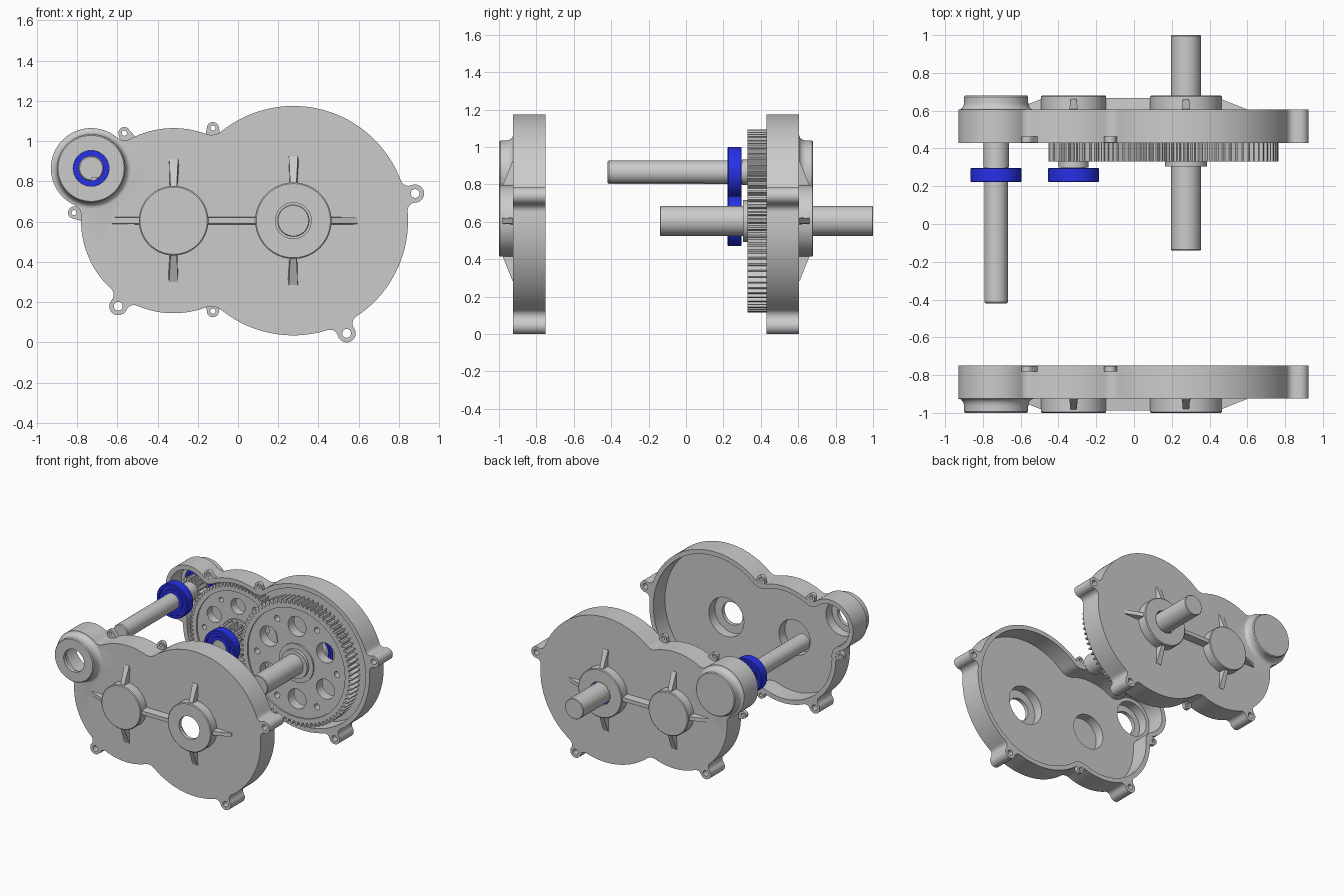
import bpy, bmesh
from math import sin, cos, pi, atan2, hypot, sqrt, radians

if "Cube" in bpy.data.objects:
    bpy.data.objects.remove(bpy.data.objects["Cube"])

# Gear axes (x, z)
INP, MID, OUT = (-0.73, 0.865), (-0.32, 0.605), (0.275, 0.605)
blue = bpy.data.materials.new("bearing_blue")
blue.diffuse_color = (0.02, 0.03, 0.8, 1)
blue.use_nodes = True
blue.node_tree.nodes["Principled BSDF"].inputs["Base Color"].default_value = blue.diffuse_color


def make(name, rings, closed=False):
    """Skin equal-length point rings; cap the ends unless closed."""
    bm = bmesh.new()
    vs = [[bm.verts.new(p) for p in r] for r in rings]
    n = len(rings[0])
    pairs = list(zip(vs, vs[1:])) + ([(vs[-1], vs[0])] if closed else [])
    for a, b in pairs:
        for i in range(n):
            j = (i + 1) % n
            bm.faces.new((a[i], a[j], b[j], b[i]))
    if not closed:
        bm.faces.new(vs[0])
        bm.faces.new(vs[-1])
    bmesh.ops.recalc_face_normals(bm, faces=bm.faces)
    me = bpy.data.meshes.new(name)
    bm.to_mesh(me)
    bm.free()
    ob = bpy.data.objects.new(name, me)
    bpy.context.collection.objects.link(ob)
    return ob


def prism(name, pts, y0, y1):
    return make(name, [[(x, y, z) for x, z in pts] for y in (y0, y1)])


def lathe(name, c, profile, closed=False, n=64):
    return make(name, [[(c[0] + r * cos(2 * pi * i / n), y, c[1] + r * sin(2 * pi * i / n))
                        for i in range(n)] for r, y in profile], closed)


def cyl(c, r, y0, y1, n=48):
    return lathe("tool", c, [(r, y0), (r, y1)], n=n)


def boolean(ob, tools):
    """Apply (operation, tool) pairs in order and delete the tools."""
    for op, t in tools:
        m = ob.modifiers.new("bool", 'BOOLEAN')
        m.operation, m.object, m.solver = op, t, 'EXACT'
    dg = bpy.context.evaluated_depsgraph_get()
    me = bpy.data.meshes.new_from_object(ob.evaluated_get(dg))
    ob.modifiers.clear()
    ob.data = me
    for _, t in tools:
        bpy.data.objects.remove(t)
    return ob


def outline(chain):
    """Counter-clockwise outline of circles (centre, radius, fillet to next)."""
    n, fil, pts = len(chain), [], []
    for i, (a, ra, f) in enumerate(chain):
        b, rb, _ = chain[(i + 1) % n]
        d = hypot(b[0] - a[0], b[1] - a[1])
        ux, uz = (b[0] - a[0]) / d, (b[1] - a[1]) / d
        t = ((ra + f) ** 2 - (rb + f) ** 2 + d * d) / (2 * d)
        h = sqrt((ra + f) ** 2 - t * t)
        fil.append((a[0] + ux * t + uz * h, a[1] + uz * t - ux * h))
    ang = lambda p, q: atan2(q[1] - p[1], q[0] - p[0])
    for i, (a, ra, f) in enumerate(chain):
        c, b = fil[i], chain[(i + 1) % n][0]
        a0 = ang(a, fil[i - 1])
        span = (ang(a, c) - a0) % (2 * pi)
        k = max(2, int(span / (0.05 if ra > 0.1 else 0.25)))
        pts += [(a[0] + ra * cos(a0 + span * j / k), a[1] + ra * sin(a0 + span * j / k)) for j in range(k + 1)]
        a0 = ang(c, a)
        span = (a0 - ang(c, b)) % (2 * pi)
        k = 8
        pts += [(c[0] + f * cos(a0 - span * j / k), c[1] + f * sin(a0 - span * j / k)) for j in range(1, k)]
    return pts


EARS = [(0.88, 0.74), (-0.595, 0.18), (0.54, 0.045)]
TABS = [((-0.565, 1.04), MID), ((-0.125, 1.065), (-0.12, 0.9)),
        ((-0.125, 0.155), (-0.12, 0.3)), ((-0.815, 0.645), MID)]
R, M, E = 0.57, 0.46, 0.045
OUTER = outline([(OUT, R, .04), (EARS[0], E, .04), (OUT, R, .08), (MID, M, .06), (INP, .2, .06),
                 (MID, M, .04), (EARS[1], E, .04), (MID, M, .08), (OUT, R, .04), (EARS[2], E, .04)])
w = 0.035
INNER = outline([(OUT, R - w, .11), (MID, M - w, .09), (INP, .2 - w, .09), (MID, M - w, .11)])


def cover(name, y0, s, holes):
    """Housing half: open rim at y0, closing in direction s."""
    Y = lambda d: y0 + s * d
    add, cut = [], []

    def rib(c, a, r0, r1, h1, w1):
        rings = []
        for r, h, wd in ((r0, .238, .015), (r1, h1, w1)):
            rings.append([(c[0] + r * cos(a) - k * wd * sin(a), Y(d), c[1] + r * sin(a) + k * wd * cos(a))
                          for k, d in ((-1.3, .16), (1.3, .16), (1, h), (-1, h))])
        add.append(make("rib", rings))

    # Bearing bosses, the input one with a concave flare
    for c, r in ((MID, .173), (OUT, .19)):
        add.append(lathe("boss", c, [(r, Y(.16)), (r, Y(.245)), (r - .006, Y(.25))]))
    flare = [(.199 - .029 * sin(t * pi / 12), Y(.215 - .04 * cos(t * pi / 12))) for t in range(7)]
    add.append(lathe("boss", INP, [(.199, Y(.16))] + flare + [(.17, Y(.243)), (.164, Y(.25))]))
    # Stiffening ribs
    for c, r0, r1, side in ((MID, .155, .305, pi), (OUT, .17, .32, 0)):
        for a in (pi / 2, -pi / 2, side):
            rib(c, a, r0, r1, .178, .022 if a != side else .015)
    rib(MID, 0, .155, .425, .238, .015)
    # Small screw tabs
    for c, t in TABS:
        a = atan2(t[1] - c[1], t[0] - c[0])
        u, v = (cos(a), sin(a)), (-sin(a), cos(a))
        pts = [(c[0] + .03 * cos(a + pi / 2 + pi * k / 12), c[1] + .03 * sin(a + pi / 2 + pi * k / 12)) for k in range(13)]
        pts += [(c[0] + .07 * u[0] + k * .045 * v[0], c[1] + .07 * u[1] + k * .045 * v[1]) for k in (-1, 1)]
        add.append(prism("tab", pts, Y(.001), Y(.032)))
        cut.append(cyl(c, .013, Y(-.05), Y(.1), 16))
    # Cavity, bearing seats, shaft holes and screw holes
    cut.append(prism("cavity", INNER, Y(-.05), Y(.145)))
    for c, r in ((INP, .137), (MID, .137), (OUT, .152)):
        cut.append(cyl(c, r, Y(.1), Y(.22), 64))
    cut += [cyl(c, .089, Y(.2), Y(.3)) for c in holes]
    cut += [cyl(c, .022, Y(-.05), Y(.3), 24) for c in EARS]
    body = prism(name, OUTER, Y(0), Y(.175))
    return boolean(body, [('UNION', t) for t in add] + [('DIFFERENCE', t) for t in cut])


cover("rear_cover", 0.43, 1, [OUT])
cover("front_cover", -0.75, -1, [INP, OUT])


def gear(name, c, pitch, teeth, y0, y1, web=None, hole=None, phase=0.0):
    """Spur gear; web = recess radii, hole = (ring radius, hole radius)."""
    m = 2 * pitch / teeth
    pts = []
    for i in range(teeth):
        for f, r in ((-.34, -1.25), (-.13, 1.1), (.13, 1.1), (.34, -1.25)):
            a = 2 * pi * (i + f) / teeth + phase
            pts.append((c[0] + (pitch + r * m) * cos(a), c[1] + (pitch + r * m) * sin(a)))
    g = prism(name, pts, y0, y1)
    if not web:
        return g
    cut = []
    for ya, yb in ((y0 - .05, y0 + .012), (y1 - .012, y1 + .05)):
        cut.append(lathe("web", c, [(web[0], ya), (web[1], ya), (web[1], yb), (web[0], yb)], True))
    for k in range(6):
        for off, rr, r in ((pi / 6, hole[0], hole[1]), (0, hole[0] * 1.22, hole[1] * .3)):
            a = k * pi / 3 + off
            cut.append(cyl((c[0] + rr * cos(a), c[1] + rr * sin(a)), r, y0 - .1, y1 + .1, 32))
    return boolean(g, [('DIFFERENCE', t) for t in cut])


gear("output_gear", OUT, .476, 76, .33, .43, (.15, .425), (.285, .078))
gear("middle_pinion", MID, .119, 19, .33, .43, phase=pi / 19)
gear("middle_gear", MID, .40, 80, .445, .535, (.14, .355), (.24, .062))
gear("input_pinion", INP, .0855, 17, .445, .54)

# Shafts as stepped turned profiles
shaft = lathe("input_shaft", INP, [(.057, -.42), (.0625, -.413), (.0625, .3), (.068, .3), (.068, .575),
                                   (.0625, .575), (.0625, .645)])
key = prism("keyway", [(-.727, .78), (-.703, .78), (-.703, .82), (-.727, .82)], -.5, .1)
boolean(shaft, [('DIFFERENCE', key)])
lathe("middle_shaft", MID, [(.057, .225), (.0625, .23), (.0625, .3), (.08, .3), (.08, .575),
                            (.0625, .575), (.0625, .645)])
lathe("output_shaft", OUT, [(.076, -.14), (.08, -.136), (.08, .305), (.112, .305), (.112, .575),
                            (.08, .575), (.08, .996), (.076, 1.0)])

# Blue bearings with a groove between the races
for name, c, ri, ro, y in (("input_front_bearing", INP, .0625, .135, .222), ("middle_front_bearing", MID, .0625, .135, .222),
                           ("input_rear_bearing", INP, .0625, .135, .574), ("middle_rear_bearing", MID, .0625, .135, .574),
                           ("output_rear_bearing", OUT, .08, .15, .574)):
    a, b, e = ri + .026, ro - .022, y + .075
    ob = lathe(name, c, [(ri, y), (a, y), (a, y + .012), (b, y + .012), (b, y), (ro - .004, y), (ro, y + .004),
                         (ro, e - .004), (ro - .004, e), (b, e), (b, e - .012), (a, e - .012), (a, e), (ri, e)], True)
    ob.data.materials.append(blue)

# Smooth shading with crisp edges
for ob in bpy.data.objects:
    ob.select_set(True)
    bpy.context.view_layer.objects.active = ob
bpy.ops.object.shade_smooth_by_angle(angle=radians(30))
